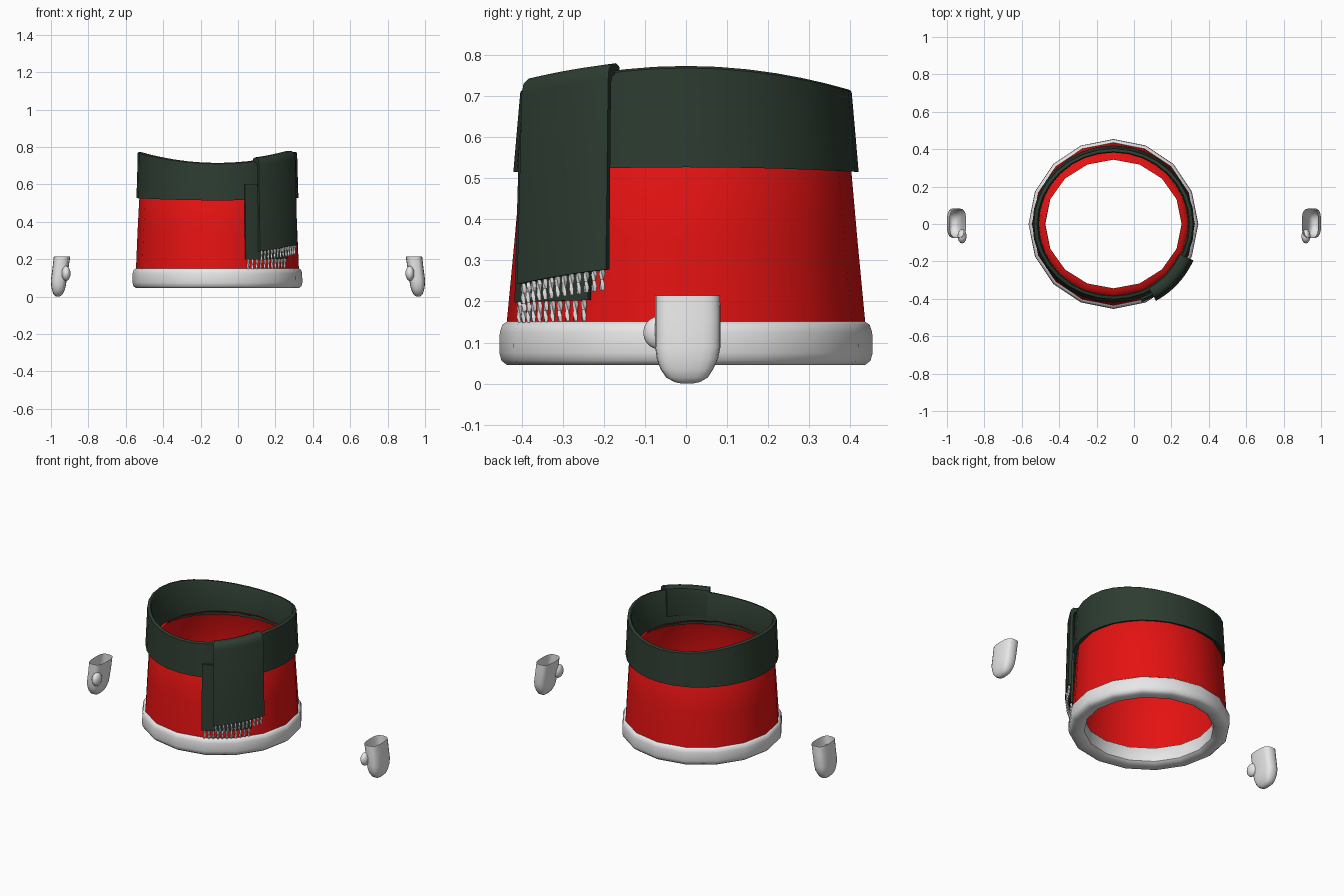
import bpy, bmesh, math, random
from mathutils import Matrix, Vector

if "Cube" in bpy.data.objects:
    bpy.data.objects.remove(bpy.data.objects["Cube"])

random.seed(3)
CX = -0.11  # the body axis sits slightly left of centre


def material(name, rgb):
    m = bpy.data.materials.new(name)
    m.diffuse_color = (*rgb, 1)
    m.use_nodes = True
    m.node_tree.nodes["Principled BSDF"].inputs["Base Color"].default_value = m.diffuse_color
    return m


RED = material("red cloth", (0.78, 0.006, 0.006))
GREEN = material("dark green wool", (0.026, 0.045, 0.030))
WHITE = material("white fur", (0.80, 0.80, 0.80))


def finish(bm, name, mat, smooth=45, recalc=True):
    if recalc:
        bmesh.ops.recalc_face_normals(bm, faces=bm.faces)
    me = bpy.data.meshes.new(name)
    bm.to_mesh(me)
    bm.free()
    me.materials.append(mat)
    ob = bpy.data.objects.new(name, me)
    bpy.context.collection.objects.link(ob)
    bpy.ops.object.select_all(action='DESELECT')
    ob.select_set(True)
    bpy.context.view_layer.objects.active = ob
    bpy.ops.object.shade_smooth_by_angle(angle=math.radians(smooth))
    return ob


def sweep(name, mat, profile, a0=0, a1=360, steps=16, lift=0.0, closed=True):
    """Sweep (rx, ry, z, lift weight) points round the axis between two angles."""
    bm = bmesh.new()
    full = a1 - a0 == 360
    cols = []
    for i in range(steps if full else steps + 1):
        a = math.radians(a0 + (a1 - a0) * i / steps)
        up = lift * abs(math.cos(a)) ** 2
        cols.append([bm.verts.new((CX + rx * math.cos(a), ry * math.sin(a), z + w * up))
                     for rx, ry, z, w in profile])
    n = len(profile)
    for i in range(steps):
        p, q = cols[i], cols[(i + 1) % len(cols)]
        for j in range(n if closed else n - 1):
            k = (j + 1) % n
            bm.faces.new((p[j], q[j], q[k], p[k]))
    if not full:
        bm.faces.new(cols[0])
        bm.faces.new(cols[-1])
    return finish(bm, name, mat)


# Red coat body, curving inward at the shoulders
sweep("coat_body", RED, [(.438, .438, .11, 0), (.435, .435, .16, 0), (.427, .417, .35, 0),
                         (.418, .402, .52, 0), (.405, .388, .548, 0), (.385, .366, .565, 0),
                         (.366, .344, .572, 0)], closed=False)

# Fur hem ring
sweep("coat_hem", WHITE, [(r, r, z, 0) for r, z in
      [(.382, .045), (.435, .045), (.449, .056), (.454, .075), (.453, .125),
       (.447, .143), (.434, .152), (.375, .152), (.364, .14), (.364, .06)]])

# Scarf loop round the neck, higher over the shoulders
sweep("scarf_loop", GREEN, [(.433, .420, .515, .2), (.429, .411, .62, .6), (.426, .403, .710, 1),
                            (.420, .397, .715, 1), (.408, .387, .715, 1), (.402, .382, .708, 1),
                            (.398, .382, .53, .2)], steps=32, lift=.058)


# Hanging scarf ends
def ring(points):
    return [(r, r, z, 1) for r, z in points]


sweep("scarf_front_end", GREEN, ring(
    [(.385, .555), (.385, .70), (.392, .722), (.410, .730), (.438, .728), (.452, .716),
     (.457, .69), (.470, .228), (.450, .228), (.440, .68), (.432, .70), (.405, .704),
     (.397, .69), (.397, .555)]), -61, -24.5, 8, lift=.06)
sweep("scarf_back_end", GREEN, [(.444, .444, .197, .15), (.432, .432, .60, .15),
                                (.420, .420, .60, .15), (.430, .430, .197, .15)],
      -70, -32.5, 8, lift=.06)


# Fringe: rows of twisted strands below each scarf end
def fringe(name, a0, a1, r, z, weight, count):
    bm = bmesh.new()
    for i in range(count):
        a = math.radians(a0 + (a1 - a0) * (i + .5) / count)
        top = z + weight * .06 * math.cos(a) ** 2 + .004
        rings = []
        for k in range(5):
            size = (.0055, .0075, .0055, .0075, .005)[k]
            turn = a + k * .5 + random.uniform(-.2, .2)
            c = Vector((CX + r * math.cos(a), r * math.sin(a), top - .0135 * k))
            rings.append([bm.verts.new(c + Vector((size * math.cos(turn + t * math.pi / 2),
                                                   size * math.sin(turn + t * math.pi / 2), 0)))
                          for t in range(4)])
        for p, q in zip(rings, rings[1:]):
            for t in range(4):
                bm.faces.new((p[t], p[(t + 1) % 4], q[(t + 1) % 4], q[t]))
        bm.faces.new(rings[0])
        bm.faces.new(rings[-1])
    finish(bm, name, WHITE, 30)


fringe("front_fringe", -60.5, -25, .460, .228, 1, 13)
fringe("back_fringe", -69.5, -33, .437, .197, .15, 11)


# Mittens: open-topped lofted cups with a thumb, mirrored left and right
MITTEN = [(.214, .897, .985, -.075, .083), (.16, .905, .991, -.075, .084),
          (.09, .916, 1.0, -.075, .084), (.06, .920, .999, -.071, .078),
          (.035, .927, .995, -.062, .066), (.015, .937, .988, -.048, .053),
          (.004, .947, .978, -.028, .034), (.0, .957, .97, -.01, .014)]


def mitten(name, side):
    bm = bmesh.new()
    rings = []
    for z, x0, x1, y0, y1 in MITTEN:
        loop = []
        for i in range(20):
            a = math.tau * i / 20
            c, s = math.cos(a), math.sin(a)
            c, s = (math.copysign(abs(v) ** .65, v) for v in (c, s))
            loop.append(bm.verts.new((side * ((x0 + x1) / 2 + (x1 - x0) / 2 * c),
                                      (y0 + y1) / 2 + (y1 - y0) / 2 * s, z)))
        rings.append(loop)
    for p, q in zip(rings, rings[1:]):
        for i in range(20):
            k = (i + 1) % 20
            f = (p[i], q[i], q[k], p[k])
            bm.faces.new(f if side > 0 else f[::-1])
    bm.faces.new(rings[-1][::-1] if side > 0 else rings[-1])
    finish(bm, name, WHITE, recalc=False)

    # Thumb pointing forward and inward
    bm = bmesh.new()
    bmesh.ops.create_uvsphere(bm, u_segments=14, v_segments=10, radius=1,
                              matrix=Matrix.Translation((side * .919, -.066, .124))
                              @ Matrix.Diagonal((.024, .038, .040, 1)))
    finish(bm, name + "_thumb", WHITE)


mitten("right_mitten", 1)
mitten("left_mitten", -1)
